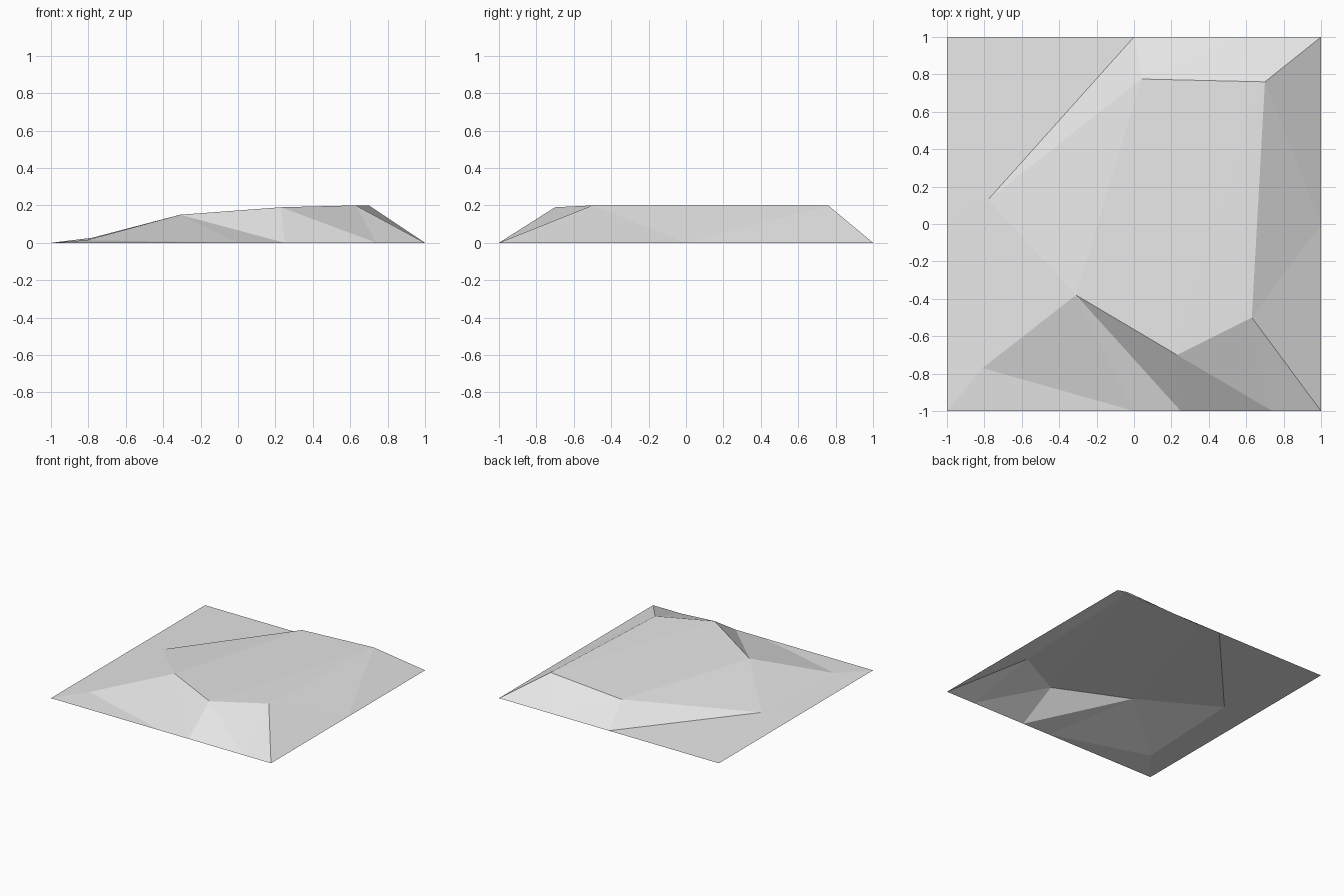
import bpy
import bmesh

cube = bpy.data.objects.get("Cube")
if cube:
    bpy.data.objects.remove(cube, do_unlink=True)

# One plain stone colour
stone = bpy.data.materials.new("pale_grey_stone")
stone.use_nodes = True
grey = (0.8, 0.8, 0.8, 1)
stone.diffuse_color = grey
stone.node_tree.nodes["Principled BSDF"].inputs["Base Color"].default_value = grey

# Ground outline, lettered a to k anticlockwise from the front corner
outline = [(-1, -1), (0, -1), (.25, -1), (.74, -1), (1, -1), (1, 0),
           (1, 1), (.52, 1), (0, 1), (-1, 1), (-1, 0)]

# Raised points of the plateau and its slope
peaks = {
    "A": (-.78, .13, .027),
    "B": (.04, .775, .16),
    "C": (.70, .76, .2),
    "D": (.63, -.5, .2),
    "E": (.23, -.70, .19),
    "F": (-.31, -.38, .15),
    "G": (-.81, -.77, .014),
}

# Facets: skirt around the edge, then the top
skirt = "abG bFG bcF cEF cdE dDE deD efD fCD fgC ghC hBC hiB iAB ijA jkA kGA kaG"
top = "GFA AFB FEB ECB EDC"

bm = bmesh.new()
points = {name: bm.verts.new(co) for name, co in peaks.items()}
for letter, (x, y) in zip("abcdefghijk", outline):
    points[letter] = bm.verts.new((x, y, 0))
for facet in (skirt + " " + top).split():
    bm.faces.new([points[name] for name in facet])

# Every facet looks upward
bm.normal_update()
for face in bm.faces:
    if face.normal.z < 0:
        face.normal_flip()

mesh = bpy.data.meshes.new("rock_slope")
bm.to_mesh(mesh)
bm.free()
mesh.materials.append(stone)
slope = bpy.data.objects.new("rock_slope", mesh)
bpy.context.collection.objects.link(slope)
